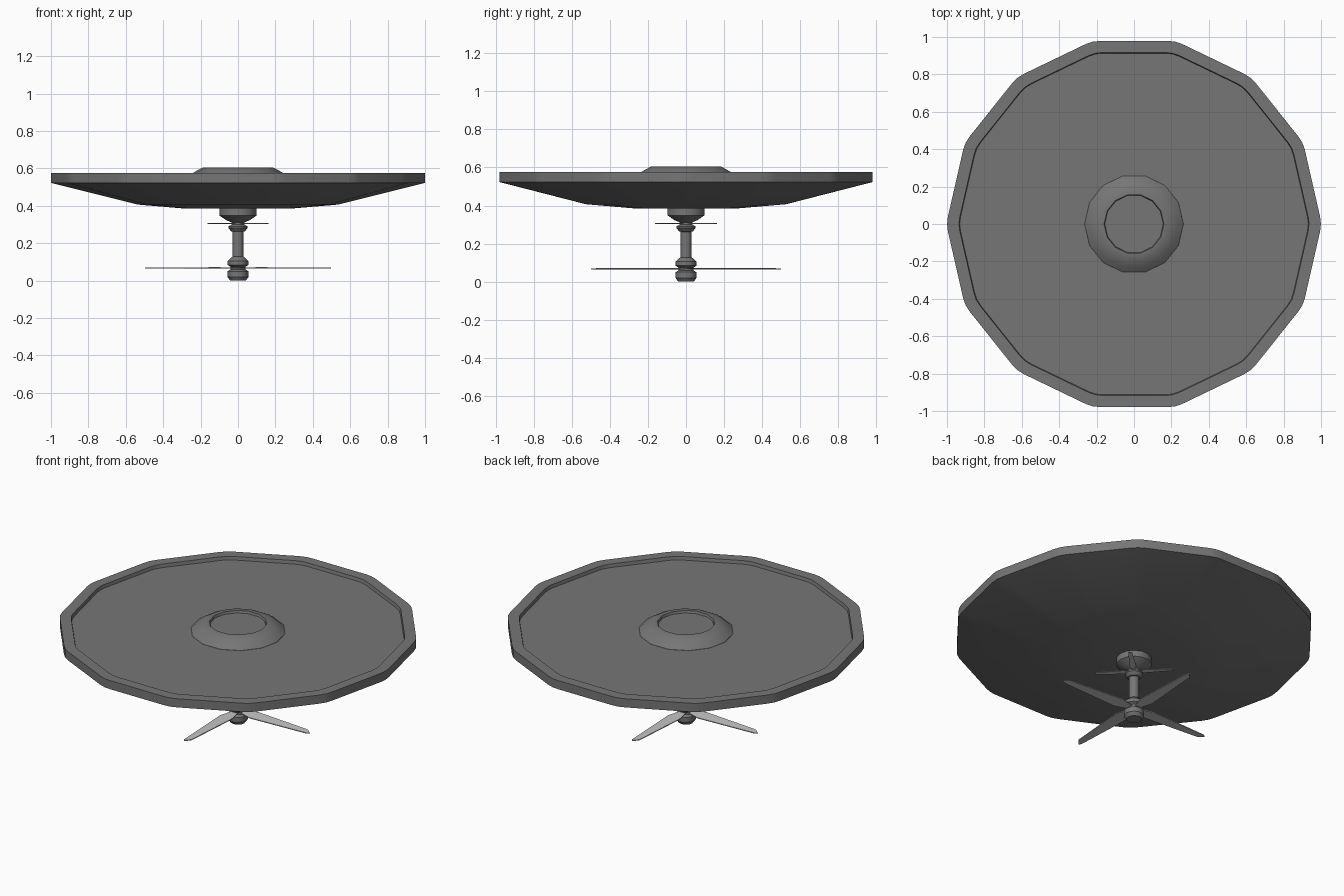
import bpy, bmesh, math
from mathutils import Matrix, Vector

if "Cube" in bpy.data.objects:
    bpy.data.objects.remove(bpy.data.objects["Cube"])


def material(name, v):
    m = bpy.data.materials.new(name)
    m.diffuse_color = (v, v, v, 1)
    m.use_nodes = True
    m.node_tree.nodes["Principled BSDF"].inputs["Base Color"].default_value = m.diffuse_color
    return m


body_grey = material("dark grey", 0.18)
blade_grey = material("light grey", 0.56)
N = 14


def corner_outline():
    """14-sided unit outline with small rounded corners."""
    pts = []
    big = [Vector((math.cos(2 * math.pi * i / N), math.sin(2 * math.pi * i / N))) for i in range(N)]
    for i, c in enumerate(big):
        a = c.lerp(big[i - 1], 0.09)
        b = c.lerp(big[(i + 1) % N], 0.09)
        pts += [a, (a + b) / 4 + c / 2, b]
    return pts


def plain_outline(n):
    # flat edge towards +y and -y, as on the disc
    return [Vector((math.cos(2 * math.pi * i / n), math.sin(2 * math.pi * i / n))) for i in range(n)]


def finish(name, bm, mat, smooth=True):
    bmesh.ops.recalc_face_normals(bm, faces=bm.faces)
    me = bpy.data.meshes.new(name)
    bm.to_mesh(me)
    bm.free()
    me.materials.append(mat)
    ob = bpy.data.objects.new(name, me)
    bpy.context.collection.objects.link(ob)
    if smooth:
        bpy.ops.object.select_all(action='DESELECT')
        ob.select_set(True)
        bpy.context.view_layer.objects.active = ob
        bpy.ops.object.shade_smooth_by_angle(angle=math.radians(30))
    return ob


def loft(name, outline, profile, mat):
    """Stack scaled copies of an outline along (radius, z) and cap both ends."""
    bm = bmesh.new()
    rings = [[bm.verts.new((p.x * r, p.y * r, z)) for p in outline] for r, z in profile]
    n = len(outline)
    for lo, hi in zip(rings, rings[1:]):
        for i in range(n):
            j = (i + 1) % n
            bm.faces.new((lo[i], lo[j], hi[j], hi[i]))
    bm.faces.new(rings[0][::-1])
    bm.faces.new(rings[-1])
    return finish(name, bm, mat)


# Broad dish with raised rim and shallow recessed top
loft("dish", corner_outline(),
     [(0.28, 0.385), (0.54, 0.407), (1.004, 0.523), (1.004, 0.576), (0.94, 0.576), (0.936, 0.556)], body_grey)

# Central raised cap with a shallow dimple
loft("top_cap", plain_outline(N),
     [(0.266, 0.55), (0.264, 0.557), (0.235, 0.58), (0.19, 0.604), (0.16, 0.606), (0.156, 0.592)], body_grey)

# Turned spindle under the dish
loft("spindle", plain_outline(N),
     [(0.042, 0.0), (0.056, 0.02), (0.056, 0.05), (0.04, 0.06), (0.04, 0.074), (0.056, 0.084),
      (0.056, 0.105), (0.035, 0.125), (0.029, 0.128), (0.029, 0.262), (0.037, 0.264), (0.052, 0.282),
      (0.052, 0.29), (0.034, 0.3), (0.034, 0.312), (0.06, 0.322), (0.099, 0.348), (0.099, 0.392)], body_grey)


def rotor(name, outline, z, thick, start, tilt):
    """Four thin blades around the spindle."""
    bm = bmesh.new()
    for k in range(4):
        m = (Matrix.Translation((0, 0, z)) @ Matrix.Rotation(math.radians(start + 90 * k), 4, 'Z')
             @ Matrix.Rotation(math.radians(tilt), 4, 'X'))
        lo = [bm.verts.new(m @ Vector((x, y, -thick / 2))) for x, y in outline]
        hi = [bm.verts.new(m @ Vector((x, y, thick / 2))) for x, y in outline]
        n = len(outline)
        bm.faces.new(lo[::-1])
        bm.faces.new(hi)
        for i in range(n):
            j = (i + 1) % n
            bm.faces.new((lo[i], lo[j], hi[j], hi[i]))
    return finish(name, bm, blade_grey, smooth=False)


# Large lower rotor along the axes, small upper rotor on the diagonals
blade = [(0.03, -0.02), (0.11, -0.043), (0.485, -0.026), (0.498, -0.016), (0.465, 0.012), (0.11, 0.04), (0.03, 0.02)]
rotor("large_rotor", blade, 0.068, 0.005, 0, 2)
small = [(0.025, -0.01), (0.06, -0.02), (0.218, -0.013), (0.212, 0.008), (0.06, 0.018), (0.025, 0.01)]
rotor("small_rotor", small, 0.306, 0.003, 45, 1)
